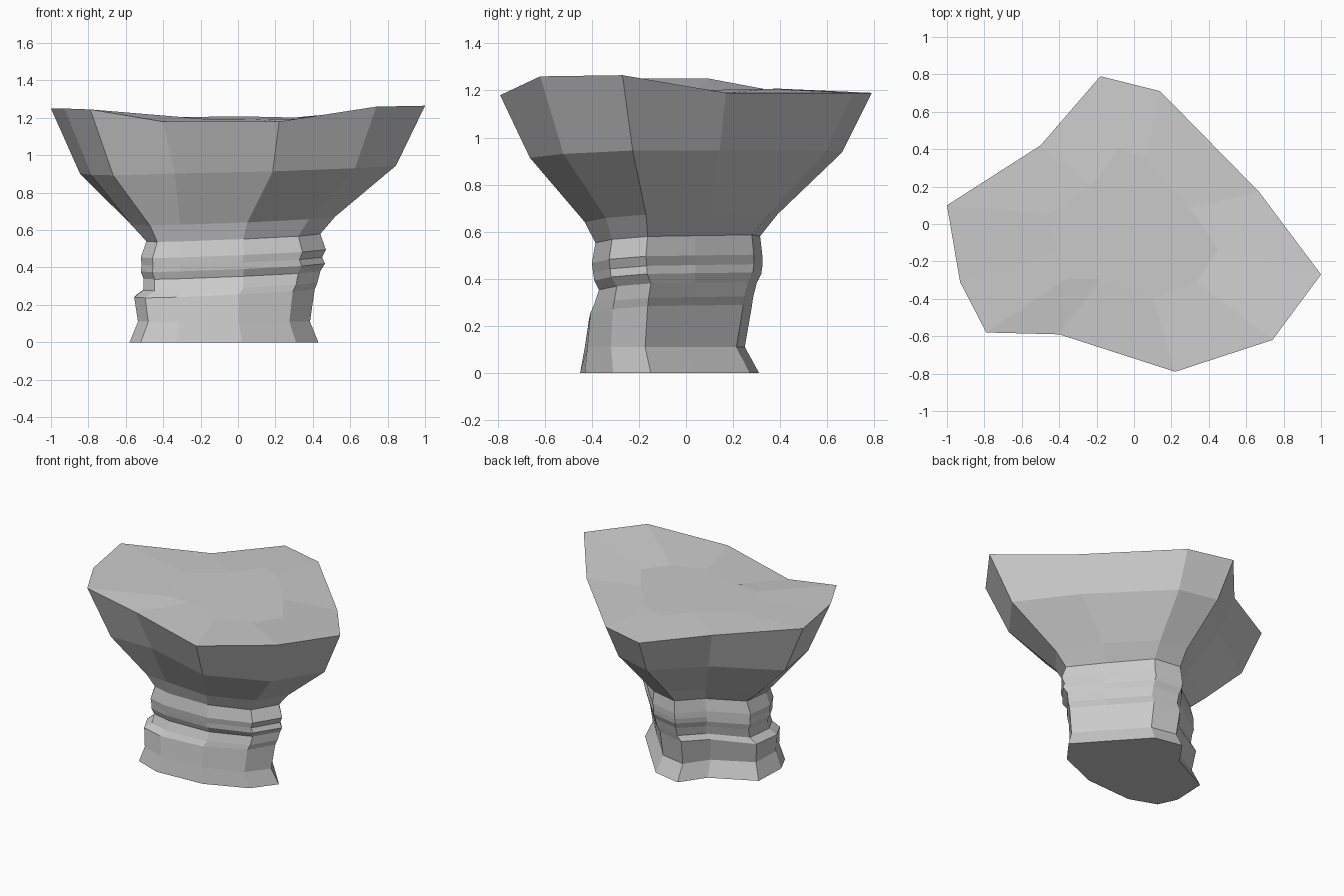
import bpy, bmesh

if "Cube" in bpy.data.objects:
    bpy.data.objects.remove(bpy.data.objects["Cube"])

# Outlines run counter-clockwise, starting at the front-centre column
FOOT = [(.02, -.43), (.31, -.31), (.43, -.15), (.26, .04), (.05, .27), (-.15, .31),
        (-.27, .14), (-.57, -.01), (-.58, -.25), (-.52, -.38), (-.33, -.45)]
WAIST = [(.03, -.38), (.33, -.31), (.45, -.16), (.28, .04), (.06, .28), (-.13, .315),
         (-.26, .15), (-.49, 0), (-.5, -.2), (-.44, -.32), (-.3, -.36)]
FLARE = [(.05, -.43), (.38, -.34), (.52, -.17), (.34, .1), (.08, .36), (-.12, .39),
         (-.29, .2), (-.58, .03), (-.57, -.2), (-.47, -.36), (-.31, -.38)]
RIM = [(.22, -.79), (.74, -.62), (1, -.27), (.67, .17), (.14, .71), (-.18, .79),
       (-.5, .42), (-1, .1), (-.93, -.31), (-.79, -.58), (-.4, -.59)]
RIM_Z = [1.18, 1.26, 1.265, 1.19, 1.19, 1.19, 1.19, 1.25, 1.25, 1.245, 1.18]


def fit(shape, x0, x1, y0, y1):
    """Stretch an outline to the given bounds."""
    xs, ys = zip(*shape)
    ax, ay = min(xs), min(ys)
    kx = (x1 - x0) / (max(xs) - ax)
    ky = (y1 - y0) / (max(ys) - ay)
    return [(x0 + (x - ax) * kx, y0 + (y - ay) * ky) for x, y in shape]


def tilt(shape, z, tx=.04, ty=.05):
    return [(x, y, z + tx * x + ty * y) for x, y in shape]


def mix(t):
    return [(a + (c - a) * t, b + (d - b) * t) for (a, b), (c, d) in zip(FOOT, WAIST)]


# Foot and banded neck: height, foot-to-waist blend, bounds
bands = [
    (.11, .2, -.535, .385, -.43, .25),
    (.275, .4, -.555, .41, -.41, .28),
    (.31, .6, -.505, .425, -.39, .285),
    (.37, .8, -.505, .44, -.37, .30),
    (.41, 1, -.52, .465, -.39, .32),
    (.445, 1, -.515, .45, -.395, .325),
    (.485, 1, -.52, .47, -.40, .325),
    (.57, 1, -.49, .44, -.385, .315),
]
rings = [tilt(FOOT, 0, 0, 0)]
rings += [tilt(fit(mix(t), *box), z, .04 * min(1, z / .25), .05 * min(1, z / .25) if z > .2 else 0)
          if z > .2 else tilt(fit(mix(t), *box), z, 0, 0)
          for z, t, *box in bands]

# Flared head, rim and slightly sunken top
rings.append(tilt(FLARE, .66))
rings.append(tilt([(x * .845, y * .84) for x, y in RIM], .925, .03, .025))
rings.append([(x, y, z) for (x, y), z in zip(RIM, RIM_Z)])
rings.append(tilt([(x * .45, y * .5) for x, y in RIM], 1.2, 0, .02))

# Skin the rings and close both ends
bm = bmesh.new()
loops = [[bm.verts.new(p) for p in r] for r in rings]
for low, high in zip(loops, loops[1:]):
    n = len(low)
    for i in range(n):
        j = (i + 1) % n
        bm.faces.new((low[i], low[j], high[j], high[i]))
bm.faces.new(loops[0][::-1])
bm.faces.new(loops[-1])
bmesh.ops.recalc_face_normals(bm, faces=bm.faces)

mesh = bpy.data.meshes.new("rock_pedestal")
bm.to_mesh(mesh)
bm.free()
rock = bpy.data.objects.new("rock_pedestal", mesh)
bpy.context.collection.objects.link(rock)
